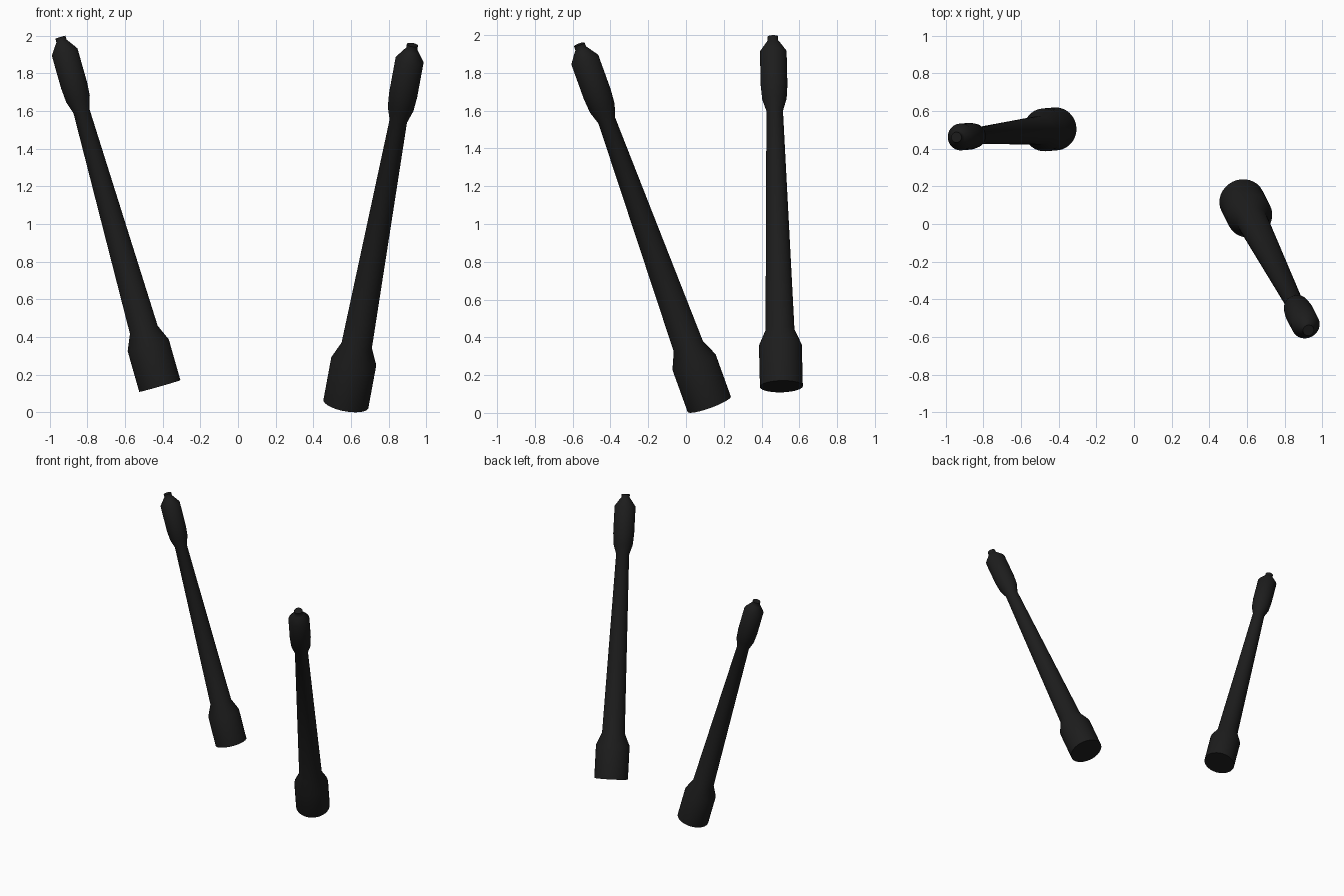
import bpy, bmesh, math
from mathutils import Vector

if "Cube" in bpy.data.objects:
    bpy.data.objects.remove(bpy.data.objects["Cube"])

SIDES = 32
black = bpy.data.materials.new("black")
black.diffuse_color = (0.012, 0.012, 0.012, 1)
black.use_nodes = True
black.node_tree.nodes["Principled BSDF"].inputs["Base Color"].default_value = black.diffuse_color

# Radius and distance along the axis, for an antenna of length 1.927
LENGTH = 1.927
PROFILE = [(0.114, 0.0), (0.114, 0.225), (0.077, 0.31), (0.044, 1.519),
           (0.065, 1.585), (0.071, 1.66), (0.071, 1.845), (0.036, 1.895),
           (0.028, 1.905), (0.028, LENGTH)]


def antenna(name, foot, tip):
    foot, tip = Vector(foot), Vector(tip)
    axis = tip - foot
    k = axis.length / LENGTH
    bm = bmesh.new()
    rings = []
    for r, h in PROFILE:
        rings.append([bm.verts.new((k * r * math.cos(2 * math.pi * i / SIDES),
                                    k * r * math.sin(2 * math.pi * i / SIDES),
                                    k * h)) for i in range(SIDES)])
    for a, b in zip(rings, rings[1:]):
        for i in range(SIDES):
            j = (i + 1) % SIDES
            bm.faces.new((a[i], a[j], b[j], b[i]))
    # Closed foot and tip
    bm.faces.new(rings[0][::-1])
    bm.faces.new(rings[-1])
    mesh = bpy.data.meshes.new(name)
    bm.to_mesh(mesh)
    bm.free()
    mesh.materials.append(black)
    ob = bpy.data.objects.new(name, mesh)
    bpy.context.collection.objects.link(ob)
    ob.location = foot
    ob.rotation_euler = axis.to_track_quat('Z', 'Y').to_euler()
    bpy.ops.object.select_all(action='DESELECT')
    ob.select_set(True)
    bpy.context.view_layer.objects.active = ob
    bpy.ops.object.shade_smooth_by_angle(angle=math.radians(40))


# Two splayed antennas
antenna("left_antenna", (-0.415, 0.505, 0.14), (-0.943, 0.46, 1.992))
antenna("right_antenna", (0.573, 0.123, 0.046), (0.926, -0.565, 1.951))
